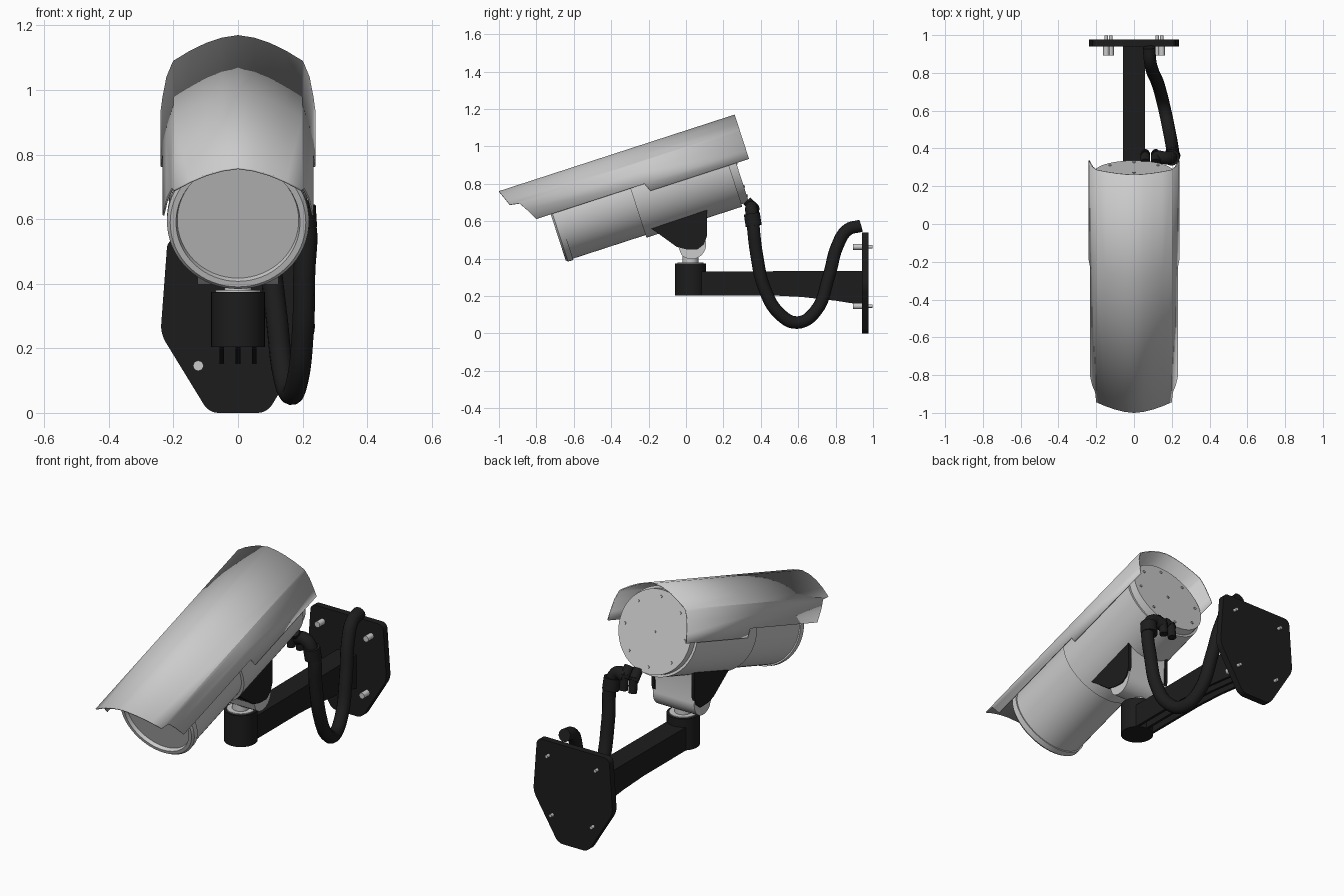
import bpy, bmesh, math
from mathutils import Matrix, Vector

if "Cube" in bpy.data.objects:
    bpy.data.objects.remove(bpy.data.objects["Cube"])

black = bpy.data.materials.new("black")
black.diffuse_color = (0.012, 0.012, 0.012, 1)
black.use_nodes = True
black.node_tree.nodes["Principled BSDF"].inputs["Base Color"].default_value = black.diffuse_color

# Housing frame: local y runs along the tilted housing axis, origin at its front centre
TILT = Matrix.Translation((0, -0.708, 0.59)) @ Matrix.Rotation(math.radians(18), 4, 'X')


def finish(name, bm, mat=None, matrix=None, recalc=True):
    if recalc:
        bmesh.ops.recalc_face_normals(bm, faces=bm.faces)
    me = bpy.data.meshes.new(name)
    bm.to_mesh(me)
    bm.free()
    ob = bpy.data.objects.new(name, me)
    bpy.context.collection.objects.link(ob)
    if mat:
        me.materials.append(mat)
    if matrix:
        ob.matrix_world = matrix
    bpy.ops.object.select_all(action='DESELECT')
    ob.select_set(True)
    bpy.context.view_layer.objects.active = ob
    bpy.ops.object.shade_smooth_by_angle(angle=math.radians(30))
    return ob


def lathe(name, profile, mat=None, matrix=None, n=48):
    """Revolve (y, radius) points around the local y axis."""
    bm = bmesh.new()
    vs = [bm.verts.new((r, y, 0)) for y, r in profile]
    es = [bm.edges.new(p) for p in zip(vs, vs[1:])]
    bmesh.ops.spin(bm, geom=vs + es, cent=(0, 0, 0), axis=(0, 1, 0),
                   angle=2 * math.pi, steps=n)
    bmesh.ops.remove_doubles(bm, verts=bm.verts, dist=1e-5)
    return finish(name, bm, mat, matrix)


def rod(name, start, end, r, mat=None, n=24):
    a, b = Vector(start), Vector(end)
    rot = Vector((0, 1, 0)).rotation_difference(b - a).to_matrix().to_4x4()
    L = (b - a).length
    return lathe(name, [(0, 0), (0, r), (L, r), (L, 0)], mat, Matrix.Translation(a) @ rot, n)


def prism(name, pts, x0, x1, mat=None):
    """Extrude a (y, z) outline from x0 to x1."""
    bm = bmesh.new()
    f = bm.faces.new([bm.verts.new((x0, y, z)) for y, z in pts])
    g = bmesh.ops.extrude_face_region(bm, geom=[f])['geom']
    bmesh.ops.translate(bm, vec=(x1 - x0, 0, 0),
                        verts=[v for v in g if isinstance(v, bmesh.types.BMVert)])
    return finish(name, bm, mat)


# Housing: front ring with recessed window, front tube, wider rear tube, rear lid
lathe("housing", [(0.02, 0), (0.02, 0.188), (0.0, 0.192), (0, 0.21), (0.01, 0.22),
                  (0.04, 0.22), (0.04, 0.213), (0.448, 0.213), (0.448, 0.228),
                  (0.987, 0.228), (0.987, 0.215), (1.028, 0.215), (1.028, 0)], None, TILT, 64)

# Lid screws
for i in range(9):
    a = math.tau * i / 8
    r = 0.18 if i < 8 else 0
    p = Vector((r * math.cos(a), 1.02, r * math.sin(a)))
    rod("lid_screw", TILT @ p, TILT @ (p + Vector((0, 0.013, 0))), 0.007, None, 10)

# Sun hood: half section rows (x, height, front start), mirrored and thickened
rows = [(0, 0.2525, -0.225), (0.05, 0.244, -0.222), (0.1, 0.2265, -0.215),
        (0.15, 0.201, -0.205), (0.2, 0.169, -0.193), (0.206, 0.157, -0.14),
        (0.222, 0.115, -0.115), (0.234, 0.05, -0.081)]
bm = bmesh.new()
grid = [[bm.verts.new((x, s, h)) for s in (s0, 0.527, 1.1)] for x, h, s0 in rows]
grid.append([None, bm.verts.new((0.24, 0.546, 0.004)), bm.verts.new((0.24, 1.1, 0.004))])
for a, b in zip(grid, grid[1:]):
    for k in range(2):
        if b[k]:
            bm.faces.new((a[k], b[k], b[k + 1], a[k + 1]))
bmesh.ops.recalc_face_normals(bm, faces=bm.faces)
if sum(f.normal.z for f in bm.faces) < 0:
    bmesh.ops.reverse_faces(bm, faces=bm.faces)
hood = finish("sun_hood", bm, None, TILT, recalc=False)
m = hood.modifiers.new("mirror", 'MIRROR')
m.use_clip = True
s = hood.modifiers.new("thickness", 'SOLIDIFY')
s.thickness, s.offset = 0.006, -1

# Cradle: black cheeks and front wedge around a pale tilting knuckle
cheek = [(-0.184, 0.56), (0.112, 0.66), (0.112, 0.52), (0.095, 0.475), (0.06, 0.448),
         (0.0, 0.45), (-0.05, 0.463)]
for sx in (-1, 1):
    prism("cradle_cheek", cheek, sx * 0.112, sx * 0.13, black)
prism("cradle_front", [(-0.184, 0.56), (0.0, 0.62), (0.0, 0.452), (-0.05, 0.465)],
      -0.115, 0.115, black)
knuckle = [(-0.04, 0.46), (0.0, 0.62), (0.11, 0.65)]
knuckle += [(0.03 + 0.078 * math.cos(t), 0.477 + 0.08 * math.sin(t))
            for t in [math.radians(20 - 14 * i) for i in range(12)]]
prism("knuckle", knuckle, -0.125, 0.125)

# Swivel neck and post
rod("neck", (0, 0.024, 0.36), (0, 0.024, 0.46), 0.043)
rod("swivel_ring", (0, 0.024, 0.36), (0, 0.024, 0.38), 0.07, None, 32)
rod("post", (0, 0.024, 0.204), (0, 0.024, 0.375), 0.083, black, 40)

# Arm: channel open underneath, top web plus three ribs deepening to the wall
prism("arm_web", [(0.03, 0.29), (0.945, 0.29), (0.945, 0.335), (0.03, 0.33)], -0.058, 0.058, black)
rib = [(0.08, 0.3), (0.945, 0.3), (0.945, 0.152), (0.8, 0.175), (0.62, 0.195),
       (0.45, 0.204), (0.08, 0.204)]
for x in (-0.051, 0, 0.051):
    prism("arm_rib", rib, x - 0.007, x + 0.007, black)

# Wall plate: hexagon with rounded corners
bm = bmesh.new()
half = [(0.09, 0.0), (0.24, 0.245), (0.218, 0.54)]
outline = half + [(-x, z) for x, z in reversed(half)]
f = bm.faces.new([bm.verts.new((x, 0.94, z)) for x, z in outline])
g = bmesh.ops.extrude_face_region(bm, geom=[f])['geom']
bmesh.ops.translate(bm, vec=(0, 0.036, 0), verts=[v for v in g if isinstance(v, bmesh.types.BMVert)])
corners = [e for e in bm.edges if abs(e.verts[0].co.y - e.verts[1].co.y) > 0.01]
bmesh.ops.bevel(bm, geom=corners, offset=0.028, segments=5, profile=0.5, affect='EDGES')
finish("wall_plate", bm, black)

# Wall bolts with heads in front and thinner shanks behind
for sx in (-1, 1):
    for x, z in ((0.147, 0.463), (0.123, 0.146)):
        rod("bolt_head", (sx * x, 0.893, z), (sx * x, 0.945, z), 0.016, None, 16)
        rod("bolt_shank", (sx * x, 0.94, z), (sx * x, 0.997, z), 0.009, None, 12)

# Cable hanging from the rear of the housing to the wall
path = [(0.11, 0.36, 0.665), (0.165, 0.35, 0.672), (0.2, 0.355, 0.62), (0.205, 0.378, 0.42),
        (0.2, 0.42, 0.24), (0.185, 0.5, 0.105), (0.165, 0.595, 0.058), (0.142, 0.69, 0.115),
        (0.118, 0.765, 0.31), (0.098, 0.81, 0.47), (0.085, 0.865, 0.555), (0.08, 0.935, 0.575)]
cu = bpy.data.curves.new("cable", 'CURVE')
cu.dimensions = '3D'
cu.bevel_depth, cu.bevel_resolution, cu.use_fill_caps = 0.034, 4, True
sp = cu.splines.new('BEZIER')
sp.bezier_points.add(len(path) - 1)
for bp, co in zip(sp.bezier_points, path):
    bp.co = co
    bp.handle_left_type = bp.handle_right_type = 'AUTO'
sp.resolution_u = 6
cu.materials.append(black)
bpy.context.collection.objects.link(bpy.data.objects.new("cable", cu))

# Cable glands under the rear lid
rod("cable_collar", (0.198, 0.352, 0.64), (0.202, 0.362, 0.575), 0.043, black)
for x in (0.06, 0.115):
    rod("gland_plug", (x, 0.325, 0.71), (x, 0.37, 0.66), 0.026, black)
    rod("gland_tail", (x, 0.365, 0.685), (x, 0.375, 0.6), 0.022, black)
